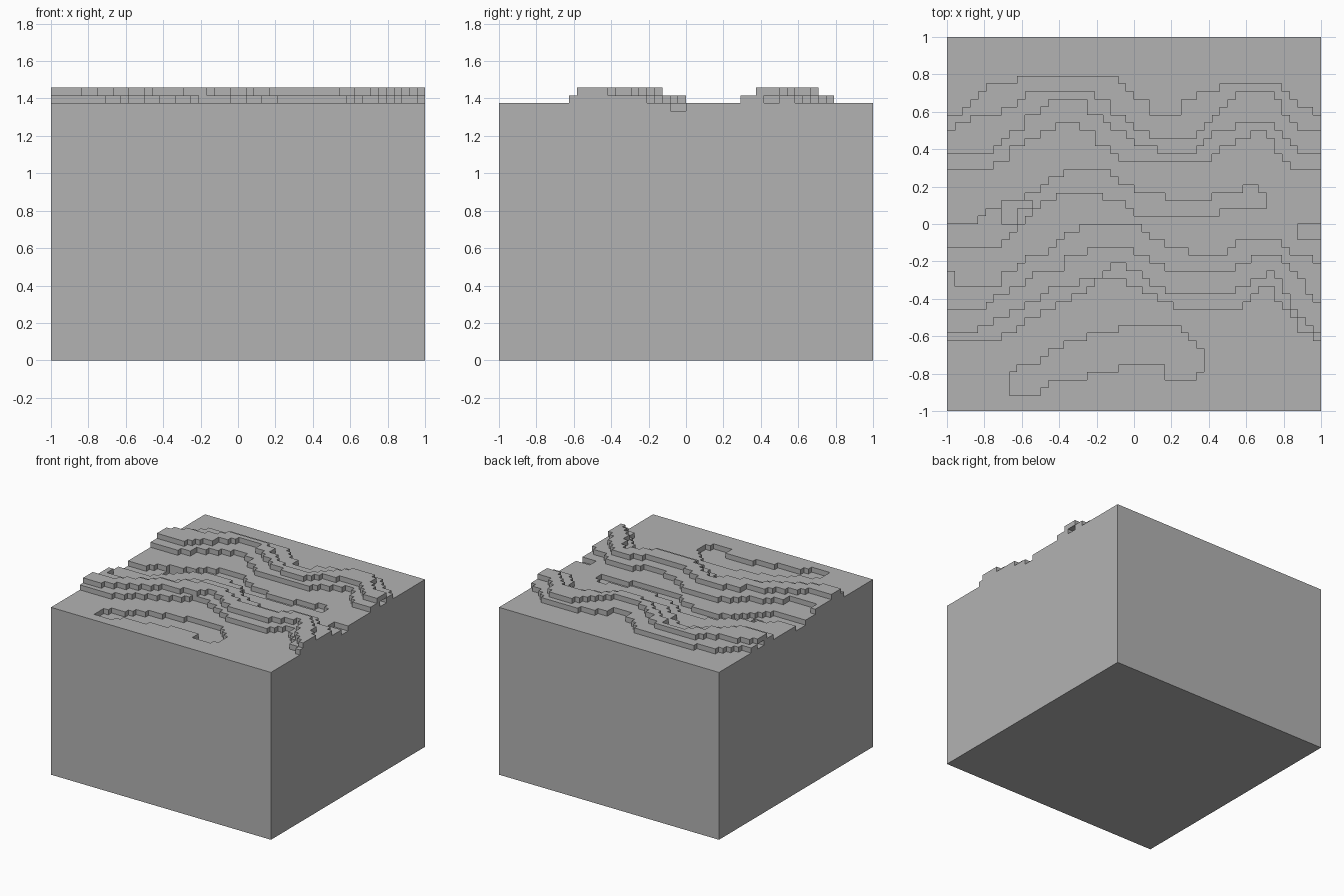
import bpy
import bmesh
from mathutils import Vector

default_cube = bpy.data.objects.get("Cube")
if default_cube:
    bpy.data.objects.remove(default_cube, do_unlink=True)

CELLS = 48
UNIT = 2 / CELLS
GROUND = 33            # plain level, counted in cells
BASE_LAYER = 30        # everything up to here is one tall block
TOP_LAYER = 35

# Terrace edges: (column, row) breakpoints running from left to right,
# each with the change of level met when walking over it front to back.
hollow_front = [(0, 2), (12, 2), (12, 3), (15, 4), (21, 5), (23, 6), (28, 6),
                (28, 5), (29, 4), (32, 4), (32, 5), (33, 5), (33, 9), (48, 9)]
hollow_back = [(0, 2), (8, 2), (8, 5), (11, 6), (16, 9), (20, 10), (24, 11),
               (29, 11), (33, 8), (33, 9), (48, 9)]
front_ridge_foot = [(0, 9), (7, 9), (9, 11), (13, 13), (17, 15), (20, 17),
                    (22, 17), (26, 15), (30, 13), (37, 13), (41, 16),
                    (43, 14), (45, 11), (47, 9), (48, 9)]
front_ridge_edge = [(0, 10), (3, 10), (9, 13), (14, 16), (19, 17), (22, 19),
                    (23, 19), (25, 17), (29, 15), (36, 15), (40, 17),
                    (42, 18), (44, 14), (47, 10), (48, 10)]
front_ridge_rear = [(0, 13), (4, 13), (7, 15), (12, 18), (14, 18), (16, 20),
                    (19, 21), (23, 21), (27, 19), (30, 18), (36, 18),
                    (40, 20), (42, 20), (46, 17), (46, 15), (48, 14)]
front_ridge_heel = [(0, 18), (2, 16), (6, 16), (9, 19), (12, 20), (16, 23),
                    (19, 24), (24, 24), (27, 22), (32, 20), (35, 20),
                    (38, 22), (42, 22), (45, 20), (48, 19)]
valley_front = [(0, 21), (7, 21), (9, 24), (13, 27), (16, 28), (17, 29),
                (18, 28), (22, 27), (25, 25), (34, 25), (36, 26), (41, 26),
                (41, 24), (45, 24), (45, 22), (48, 22)]
valley_back = [(0, 24), (3, 24), (6, 26), (12, 28), (13, 30), (16, 31),
               (20, 31), (23, 29), (29, 27), (33, 27), (35, 28), (38, 28),
               (38, 29), (40, 29), (41, 27), (41, 24), (48, 24)]
back_ridge_foot = [(0, 31), (6, 31), (9, 34), (15, 37), (17, 37), (20, 34),
                   (23, 32), (33, 32), (36, 34), (40, 36), (41, 36),
                   (43, 32), (45, 31), (48, 31)]
back_ridge_edge = [(0, 33), (5, 33), (8, 35), (11, 38), (14, 40), (17, 40),
                   (20, 37), (25, 34), (28, 33), (32, 33), (33, 35),
                   (38, 37), (42, 37), (45, 33), (48, 33)]
back_ridge_rear = [(0, 36), (2, 37), (8, 39), (11, 41), (19, 41), (22, 38),
                   (27, 35), (32, 35), (33, 37), (36, 39), (37, 41),
                   (42, 41), (43, 38), (46, 36), (48, 36)]
back_ridge_heel = [(0, 38), (2, 38), (4, 41), (7, 42), (11, 43), (21, 43),
                   (25, 40), (27, 38), (29, 38), (31, 40), (36, 42),
                   (42, 42), (46, 39), (48, 38)]

terraces = [
    (hollow_front, -1), (hollow_back, 1),
    (front_ridge_foot, 1), (front_ridge_edge, 1),
    (front_ridge_rear, -1), (front_ridge_heel, -1),
    (valley_front, -1), (valley_back, 1),
    (back_ridge_foot, 1), (back_ridge_edge, 1),
    (back_ridge_rear, -1), (back_ridge_heel, -1),
]


def row_at(path, column):
    """Row of a terrace edge at the middle of a column of cells."""
    middle = column + 0.5
    for (start, low), (end, high) in zip(path, path[1:]):
        if start <= middle < end:
            return round(low + (high - low) * (middle - start) / (end - start))


def column_levels(column):
    """Height of every cell in one column, from front to back."""
    edges = [(row_at(path, column), step) for path, step in terraces]
    return [GROUND + sum(step for edge, step in edges if row >= edge)
            for row in range(CELLS)]


levels = [column_levels(column) for column in range(CELLS)]

# Deepest pocket of the valley
for column in range(7, 11):
    for row in range(24 if column < 9 else 26, 27):
        levels[column][row] = GROUND - 2


def is_solid(column, row, layer):
    if not (0 <= column < CELLS and 0 <= row < CELLS and layer >= BASE_LAYER):
        return False
    # Small caves under the back ridge at both sides
    at_side = column < 2 or column >= CELLS - 2
    if at_side and row in (34, 35) and layer == GROUND:
        return False
    return layer < levels[column][row]


def layer_height(layer):
    return 0 if layer == BASE_LAYER else layer * UNIT


def add_cell_face(mesh, cell, axis, side):
    """Quad on one side of a cell, wound to face outward."""
    across, along = (axis + 1) % 3, (axis + 2) % 3
    corners = [(0, 0), (1, 0), (1, 1), (0, 1)]
    if side == 0:
        corners.reverse()
    verts = []
    for first, second in corners:
        corner = list(cell)
        corner[axis] += side
        corner[across] += first
        corner[along] += second
        place = Vector((corner[0] * UNIT - 1, corner[1] * UNIT - 1,
                        layer_height(corner[2])))
        verts.append(mesh.verts.new(place))
    mesh.faces.new(verts)


# Stepped block, only the exposed cell sides
block = bmesh.new()
for column in range(CELLS):
    for row in range(CELLS):
        for layer in range(BASE_LAYER, TOP_LAYER):
            cell = (column, row, layer)
            if not is_solid(*cell):
                continue
            for axis in range(3):
                for side in (0, 1):
                    neighbour = list(cell)
                    neighbour[axis] += 1 if side else -1
                    if not is_solid(*neighbour):
                        add_cell_face(block, cell, axis, side)
bmesh.ops.remove_doubles(block, verts=block.verts[:], dist=UNIT / 100)

terrain_mesh = bpy.data.meshes.new("terrain_block")
block.to_mesh(terrain_mesh)
block.free()
terrain = bpy.data.objects.new("terrain_block", terrain_mesh)
bpy.context.collection.objects.link(terrain)

# Plain grey stone
stone = bpy.data.materials.new("stone_grey")
stone.use_nodes = True
grey = (0.45, 0.45, 0.45, 1)
stone.diffuse_color = grey
stone.node_tree.nodes["Principled BSDF"].inputs["Base Color"].default_value = grey
terrain_mesh.materials.append(stone)
